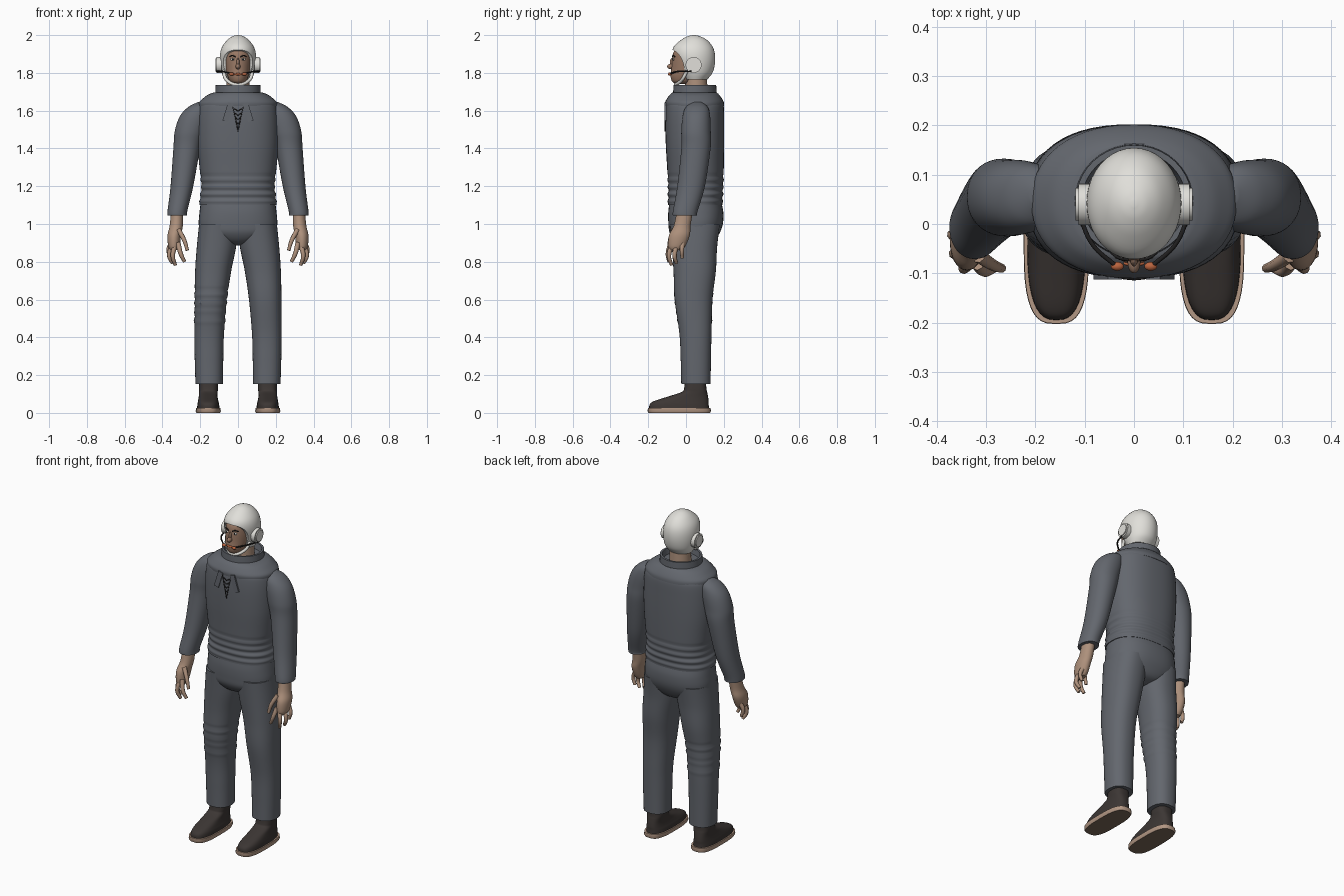
import bpy, bmesh, math
from mathutils import Vector

old = bpy.data.objects.get("Cube")
if old:
    bpy.data.objects.remove(old)


def material(name, r, g, b):
    m = bpy.data.materials.new(name)
    m.use_nodes = True
    m.diffuse_color = (r, g, b, 1)
    bsdf = next(n for n in m.node_tree.nodes if n.type == "BSDF_PRINCIPLED")
    bsdf.inputs["Base Color"].default_value = (r, g, b, 1)
    bsdf.inputs["Roughness"].default_value = 0.8
    return m


cloth = material("grey cloth", 0.125, 0.135, 0.155)
skin = material("skin", 0.42, 0.28, 0.2)
face_skin = material("tanned face", 0.32, 0.19, 0.13)
white = material("helmet white", 0.75, 0.74, 0.7)
leather = material("dark leather", 0.045, 0.037, 0.034)
sole_tan = material("sole tan", 0.45, 0.31, 0.23)
tread = material("tread brown", 0.2, 0.14, 0.1)
black = material("black", 0.015, 0.014, 0.014)
orange = material("mouthpiece orange", 0.5, 0.13, 0.05)


def finish(ob, name, mat, angle=40):
    ob.name = name
    ob.data.materials.clear()
    ob.data.materials.append(mat)
    bpy.ops.object.select_all(action="DESELECT")
    ob.select_set(True)
    bpy.context.view_layer.objects.active = ob
    bpy.ops.object.shade_smooth_by_angle(angle=math.radians(angle))
    return ob


def spline(a, b, c, d, t):
    return [q + 0.5 * t * (r - p + t * (2 * p - 5 * q + 4 * r - s + t * (3 * (q - r) + s - p)))
            for p, q, r, s in zip(a, b, c, d)]


def loft(name, mat, rows, side=1, power=2.0, steps=5, folds=None, seg=40):
    """Stack of rounded rings; each row is z, x min, x max, y min, y max."""
    rings = []
    last = len(rows) - 1
    for i in range(last):
        quad = [rows[max(0, min(last, i + k))] for k in (-1, 0, 1, 2)]
        rings += [spline(*quad, s / steps) for s in range(steps)]
    rings.append(rows[-1])
    bm = bmesh.new()
    loops = []
    for z, xa, xb, ya, yb in rings:
        swell = 0
        if folds and folds[0] < z < folds[1]:
            swell = folds[2] * math.sin((z - folds[0]) * folds[3])
        loop = []
        for k in range(seg):
            a = math.tau * k / seg
            c, s = math.cos(a), math.sin(a)
            ex = math.copysign(abs(c) ** (2 / power), c)
            ey = math.copysign(abs(s) ** (2 / power), s)
            x = (xa + xb) / 2 + ((xb - xa) / 2 + swell) * ex
            y = (ya + yb) / 2 + ((yb - ya) / 2 + swell) * ey
            loop.append(bm.verts.new((side * x, y, z)))
        loops.append(loop)
    for lo, hi in zip(loops, loops[1:]):
        for k in range(seg):
            n = (k + 1) % seg
            bm.faces.new((lo[k], lo[n], hi[n], hi[k]))
    bm.faces.new(loops[0])
    bm.faces.new(loops[-1])
    bmesh.ops.recalc_face_normals(bm, faces=bm.faces)
    me = bpy.data.meshes.new(name)
    bm.to_mesh(me)
    bm.free()
    ob = bpy.data.objects.new(name, me)
    bpy.context.collection.objects.link(ob)
    return finish(ob, name, mat)


def centred(rows):
    return [(z, -x, x, ya, yb) for z, x, ya, yb in rows]


def tube(name, mat, points, radius, side=1, taper=1.0):
    cu = bpy.data.curves.new(name, "CURVE")
    cu.dimensions = "3D"
    cu.bevel_depth, cu.bevel_resolution, cu.use_fill_caps = radius, 2, True
    sp = cu.splines.new("BEZIER")
    sp.bezier_points.add(len(points) - 1)
    for i, (bp, p) in enumerate(zip(sp.bezier_points, points)):
        bp.co = (side * p[0], p[1], p[2])
        bp.handle_left_type = bp.handle_right_type = "AUTO"
        bp.radius = 1 + (taper - 1) * i / (len(points) - 1)
    ob = bpy.data.objects.new(name, cu)
    bpy.context.collection.objects.link(ob)
    bpy.ops.object.select_all(action="DESELECT")
    ob.select_set(True)
    bpy.context.view_layer.objects.active = ob
    bpy.ops.object.convert(target="MESH")
    return finish(bpy.context.object, name, mat, 60)


def ball(name, mat, loc, scale):
    bpy.ops.mesh.primitive_uv_sphere_add(segments=20, ring_count=12, radius=1, location=loc)
    bpy.context.object.scale = scale
    return finish(bpy.context.object, name, mat, 60)


def disc(name, mat, loc, radius, depth):
    bpy.ops.mesh.primitive_cylinder_add(vertices=32, radius=radius, depth=depth,
                                        location=loc, rotation=(0, math.pi / 2, 0))
    return finish(bpy.context.object, name, mat)


# Pullover with creased waist, wide collar and standing neck band
loft("pullover", cloth, centred([
    (1.1, .204, -.095, .192), (1.15, .2, -.095, .195), (1.2, .194, -.095, .197),
    (1.3, .204, -.1, .2), (1.42, .214, -.107, .202), (1.54, .214, -.11, .202),
    (1.62, .206, -.107, .2), (1.65, .19, -.1, .19)]),
    power=2.4, steps=10, folds=(1.11, 1.26, .003, 165), seg=56)
loft("collar", cloth, centred([
    (1.625, .208, -.109, .202), (1.645, .206, -.11, .2), (1.665, .185, -.1, .19),
    (1.685, .158, -.085, .175), (1.697, .125, -.07, .163)]), power=2.2, steps=3, seg=56)
loft("neck_band", cloth, centred([
    (1.66, .122, -.07, .163), (1.735, .118, -.066, .16), (1.735, .106, -.054, .148),
    (1.7, .1, -.048, .14)]), steps=1)

# Trouser seat
loft("trouser_seat", cloth, centred([
    (.885, .03, .01, .09), (.905, .11, -.05, .145), (.95, .195, -.085, .177),
    (1.0, .208, -.093, .195), (1.06, .204, -.094, .198), (1.11, .198, -.088, .188)]), power=2.4)

for side, label in ((1, "left"), (-1, "right")):
    # Trouser leg, creased behind one knee
    loft(label + "_trouser_leg", cloth, [
        (.152, .08, .225, -.025, .13), (.28, .078, .229, -.028, .132),
        (.42, .074, .231, -.035, .135), (.6, .058, .23, -.06, .14),
        (.75, .036, .227, -.066, .158), (.88, .01, .218, -.075, .165),
        (1.0, .0, .206, -.085, .18)], side, 2.3, 10,
        (.48, .66, .0035, 140) if side < 0 else None)
    # Sleeve
    loft(label + "_sleeve", cloth, [
        (1.045, .27, .374, -.07, .058), (1.07, .268, .373, -.069, .062),
        (1.2, .237, .357, -.046, .1), (1.4, .2, .342, -.025, .13),
        (1.49, .175, .335, -.025, .131), (1.57, .15, .308, -.018, .128),
        (1.62, .15, .262, .0, .115), (1.646, .18, .21, .04, .08)], side, 2.1, 7)
    # Hand and digits
    loft(label + "_hand", skin, [
        (.862, .318, .36, -.085, -.02), (.885, .308, .37, -.094, -.002),
        (.94, .302, .373, -.09, .02), (.99, .292, .362, -.065, .024),
        (1.06, .29, .355, -.05, .035)], side)
    digits = {
        "thumb": ((.315, -.065, .97), (.283, -.085, .91), (.268, -.09, .86)),
        "index": ((.318, -.08, .9), (.302, -.096, .84), (.283, -.09, .8)),
        "middle": ((.333, -.075, .89), (.345, -.09, .83), (.332, -.076, .782)),
        "ring": ((.348, -.05, .89), (.364, -.06, .83), (.347, -.05, .792)),
        "little": ((.352, -.018, .9), (.368, -.022, .86), (.357, -.02, .82))}
    for digit, path in digits.items():
        tube(label + "_" + digit, skin, path, .014, side, .65)
    # Shoe and two-tone sole
    loft(label + "_shoe", leather, [
        (.02, .098, .217, -.195, .122), (.045, .1, .215, -.192, .12),
        (.062, .104, .212, -.17, .12), (.085, .108, .208, -.1, .117),
        (.11, .108, .206, -.025, .112), (.13, .106, .206, -.01, .108),
        (.18, .108, .204, -.005, .105)], side, 2.7)
    sole = loft(label + "_sole", sole_tan, [
        (.0, .095, .22, -.198, .128), (.008, .091, .224, -.203, .132),
        (.026, .092, .223, -.202, .13)], side, 3, 1)
    sole.data.materials.append(tread)
    for f in sole.data.polygons:
        f.material_index = int(f.normal.z < -.9)

# Head
loft("neck", skin, centred([(1.68, .062, -.005, .115), (1.8, .058, -.005, .11)]), steps=1)
loft("face", face_skin, centred([
    (1.742, .022, -.055, .02), (1.755, .042, -.074, .04), (1.785, .056, -.082, .07),
    (1.82, .065, -.078, .1), (1.87, .071, -.074, .12), (1.91, .069, -.066, .115),
    (1.94, .05, -.04, .09)]))
ball("nose", face_skin, (0, -.077, 1.834), (.013, .023, .015))
ball("nose_bridge", face_skin, (0, -.073, 1.855), (.008, .013, .024))
ball("lips", orange, (0, -.08, 1.793), (.022, .006, .006))
for side, label in ((1, "left"), (-1, "right")):
    ball(label + "_eye", white, (side * .027, -.067, 1.872), (.013, .005, .006))
    ball(label + "_iris", black, (side * .027, -.0705, 1.872), (.005, .003, .005))
    tube(label + "_brow", black, ((.012, -.073, 1.884), (.03, -.069, 1.892), (.046, -.058, 1.885)), .003, side)

# Helmet with the face opening cut away
helmet = loft("helmet", white, centred([
    (1.765, .072, -.01, .112), (1.8, .086, -.035, .14), (1.85, .095, -.06, .153),
    (1.9, .095, -.073, .153), (1.94, .083, -.064, .14), (1.975, .056, -.025, .11),
    (1.994, .028, .01, .073), (2.0, .005, .035, .048)]))
bpy.ops.mesh.primitive_cylinder_add(vertices=48, radius=1, depth=1,
                                    location=(0, -.09, 1.8), rotation=(0, math.pi / 2, 0))
cutter = bpy.context.object
cutter.scale = (.125, .082, .5)
cutter.hide_render = True
cut = helmet.modifiers.new("face opening", "BOOLEAN")
cut.operation, cut.object, cut.solver = "DIFFERENCE", cutter, "EXACT"
bpy.context.view_layer.objects.active = helmet
bpy.ops.object.modifier_apply(modifier=cut.name)
bpy.data.objects.remove(cutter)
finish(helmet, "helmet", white)
tube("chin_strap", white, ((-.078, .005, 1.81), (-.062, -.02, 1.765), (0, -.055, 1.738),
                           (.062, -.02, 1.765), (.078, .005, 1.81)), .009)

# Earphones and boom mouthpieces
for side, label in ((1, "left"), (-1, "right")):
    disc(label + "_ear_cup", white, (side * .1, .04, 1.842), .042, .026)
    disc(label + "_ear_cap", white, (side * .112, .04, 1.842), .033, .014)
    tube(label + "_boom", black, ((.114, .03, 1.808), (.085, -.04, 1.808), (.036, -.086, 1.796)), .0045, side)
    ball(label + "_mouthpiece", orange, (side * .034, -.086, 1.794), (.013, .009, .009))

# Collar tabs and zigzag lacing on the chest
for side, label in ((1, "left"), (-1, "right")):
    bpy.ops.mesh.primitive_cube_add(size=1, location=(side * .053, -.107, 1.592),
                                    rotation=(0, side * -.3, 0))
    bpy.context.object.scale = (.03, .012, .1)
    finish(bpy.context.object, label + "_collar_tab", cloth)
    tube(label + "_placket_edge", black, ((.03, -.109, 1.63), (.014, -.111, 1.56), (.0, -.111, 1.49)), .002, side)
    for i in range(5):
        z, w = 1.61 - i * .023, .02 - i * .003
        tube(f"{label}_lace_{i}", black, ((w, -.11, z), (0, -.112, z - .012)), .0025, side)
